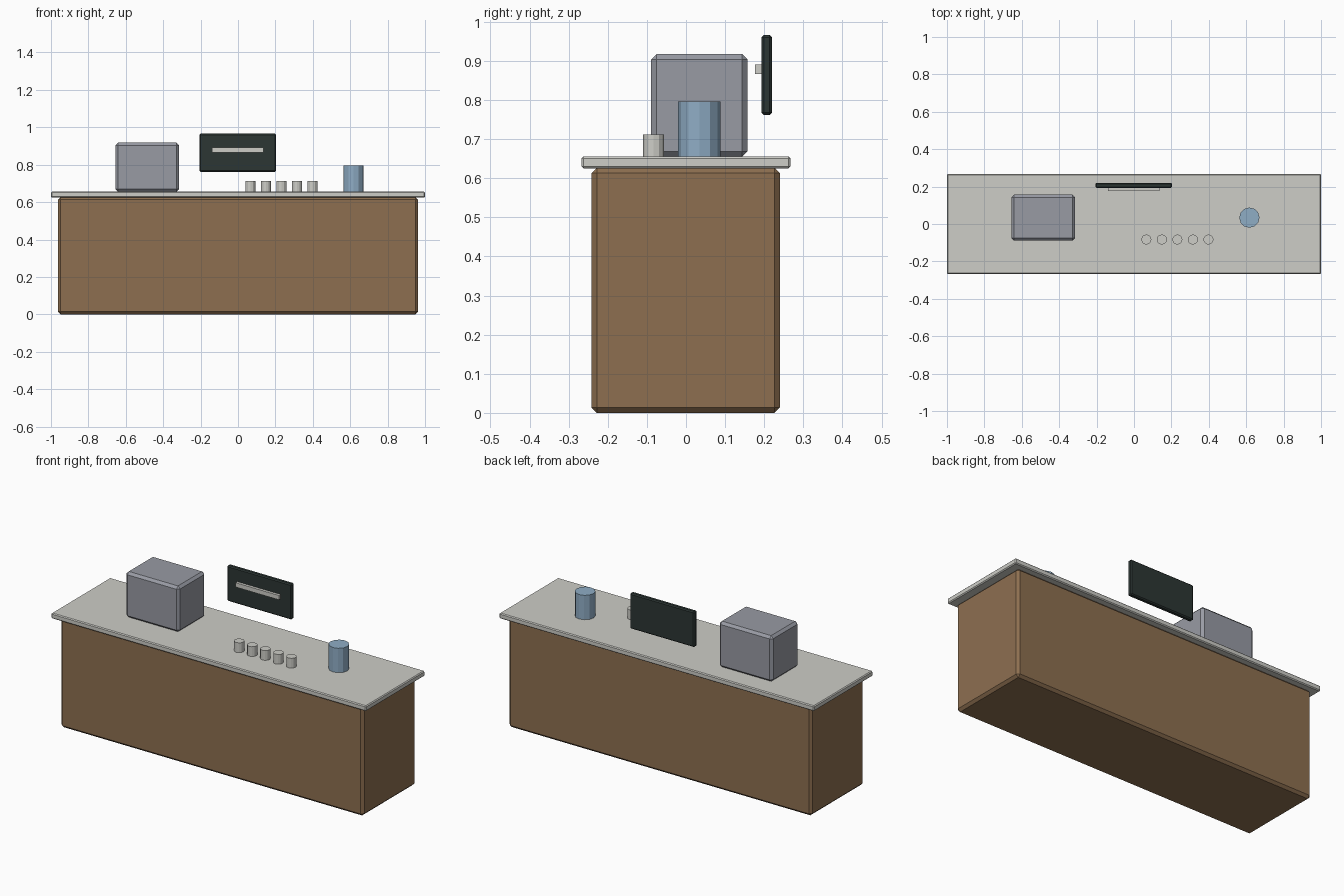
import bpy, bmesh
from mathutils import Matrix, Vector

if "Cube" in bpy.data.objects:
    bpy.data.objects.remove(bpy.data.objects["Cube"])


def srgb(r, g, b):
    return tuple((c / 255 / 12.92) if c < 10 else ((c / 255 + 0.055) / 1.055) ** 2.4 for c in (r, g, b)) + (1,)


def material(name, rgb):
    m = bpy.data.materials.new(name)
    m.diffuse_color = srgb(*rgb)
    m.use_nodes = True
    m.node_tree.nodes["Principled BSDF"].inputs["Base Color"].default_value = m.diffuse_color
    return m


wood = material("wood brown", (141, 111, 80))
stone = material("pale stone", (205, 205, 199))
steel = material("steel grey", (152, 155, 164))
board = material("board black green", (44, 54, 52))
blue = material("soft blue", (143, 173, 197))


def finish(bm, name, mat):
    me = bpy.data.meshes.new(name)
    bm.to_mesh(me)
    bm.free()
    me.materials.append(mat)
    ob = bpy.data.objects.new(name, me)
    bpy.context.collection.objects.link(ob)
    return ob


def box(name, lo, hi, mat, bevel=0):
    """Box between two corners with a single chamfer."""
    lo, hi = Vector(lo), Vector(hi)
    bm = bmesh.new()
    bmesh.ops.create_cube(bm, size=1, matrix=Matrix.Translation((lo + hi) / 2) @ Matrix.Diagonal((*(hi - lo), 1)))
    if bevel:
        bmesh.ops.bevel(bm, geom=bm.edges[:], offset=bevel, segments=1, affect='EDGES')
    return finish(bm, name, mat)


def cylinder(name, x, y, z0, z1, r, mat, sides=12):
    bm = bmesh.new()
    bmesh.ops.create_cone(bm, cap_ends=True, segments=sides, radius1=r, radius2=r, depth=z1 - z0,
                          matrix=Matrix.Translation((x, y, (z0 + z1) / 2)))
    return finish(bm, name, mat)


# Counter body and worktop
box("counter_body", (-0.962, -0.242, 0), (0.962, 0.24, 0.627), wood, 0.014)
box("worktop", (-1, -0.267, 0.625), (1, 0.267, 0.656), stone, 0.005)

# Machine standing on the worktop
box("coffee_machine", (-0.655, -0.089, 0.655), (-0.315, 0.157, 0.918), steel, 0.014)

# Floating menu board with a raised strip on its front
box("menu_board", (-0.206, 0.193, 0.762), (0.204, 0.22, 0.966), board, 0.006)
box("menu_strip", (-0.139, 0.177, 0.866), (0.136, 0.195, 0.891), stone)

# Row of cups
for i in range(5):
    cylinder(f"cup_{i + 1}", 0.066 + i * 0.083, -0.083, 0.654, 0.712, 0.027, stone)

# Jar
cylinder("jar", 0.617, 0.034, 0.654, 0.796, 0.054, blue)
